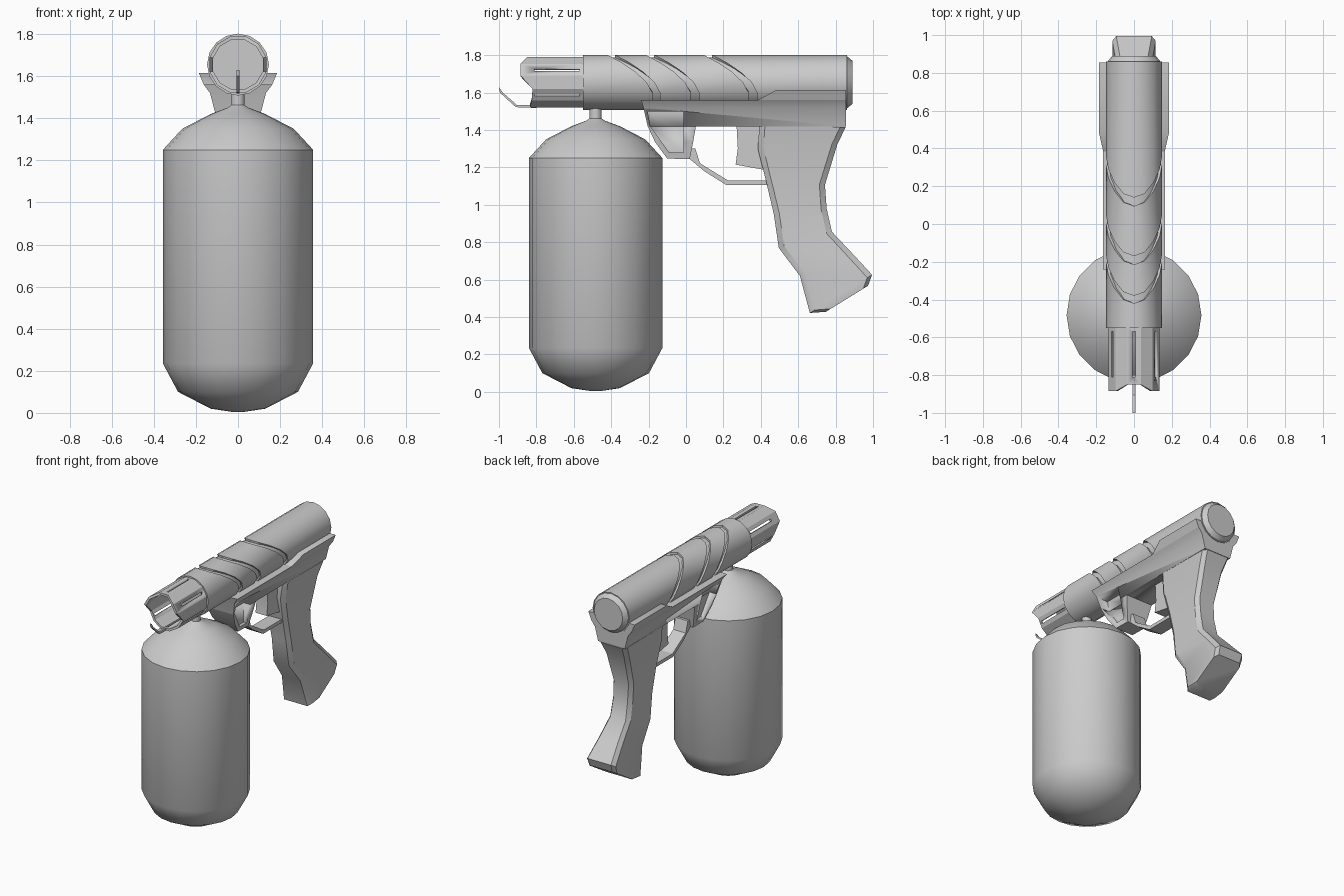
import bpy, bmesh, math
from math import sin, cos, pi, radians

if "Cube" in bpy.data.objects:
    bpy.data.objects.remove(bpy.data.objects["Cube"])

AXIS_Z = 1.655   # barrel axis height


def make(name, bm, angle=30):
    bmesh.ops.recalc_face_normals(bm, faces=bm.faces)
    me = bpy.data.meshes.new(name)
    bm.to_mesh(me)
    bm.free()
    ob = bpy.data.objects.new(name, me)
    bpy.context.collection.objects.link(ob)
    bpy.ops.object.select_all(action='DESELECT')
    ob.select_set(True)
    bpy.context.view_layer.objects.active = ob
    bpy.ops.object.shade_smooth_by_angle(angle=radians(angle))
    return ob


def loft(name, rings, caps=True, loop=False, angle=30):
    """Skin a list of equal-length point rings."""
    bm = bmesh.new()
    vs = [[bm.verts.new(p) for p in r] for r in rings]
    n = len(vs[0])
    pairs = list(zip(vs, vs[1:])) + ([(vs[-1], vs[0])] if loop else [])
    for a, b in pairs:
        for i in range(n):
            j = (i + 1) % n
            bm.faces.new((a[i], a[j], b[j], b[i]))
    if caps:
        bm.faces.new(vs[0])
        bm.faces.new(vs[-1])
    return make(name, bm, angle)


def prism(name, pts, x0, x1):
    """Extrude a side (y, z) outline across x."""
    return loft(name, [[(x, y, z) for y, z in pts] for x in (x0, x1)])


def section(y0, z0, y1, z1, w, c=0.0):
    """Cross-section from front point to back point, half width w, chamfer c."""
    if not c:
        return [(-w, y0, z0), (w, y0, z0), (w, y1, z1), (-w, y1, z1)]
    L = math.hypot(y1 - y0, z1 - z0)
    dy, dz = (y1 - y0) * c / L, (z1 - z0) * c / L
    k = w - c * 0.7
    half = [(k, y0, z0), (w, y0 + dy, z0 + dz), (w, y1 - dy, z1 - dz), (k, y1, z1)]
    return half + [(-x, y, z) for x, y, z in reversed(half)]


def circle_y(r, y, n=16, off=0.0):
    """Ring around the barrel axis; y may be a function of the angle."""
    out = []
    for i in range(n):
        a = 2 * pi * i / n + off
        out.append((r * cos(a), y(a) if callable(y) else y, AXIS_Z + r * sin(a)))
    return out


def cut(ob, cutter):
    m = ob.modifiers.new("cut", 'BOOLEAN')
    m.operation = 'DIFFERENCE'
    m.solver = 'EXACT'
    m.object = cutter
    cutter.hide_render = True
    cutter.hide_viewport = True


# Fuel tank with neck
profile = [(0.03, 0.005), (0.13, 0.02), (0.285, 0.10), (0.357, 0.235), (0.357, 1.25),
           (0.265, 1.35), (0.13, 1.42), (0.05, 1.45), (0.032, 1.462), (0.032, 1.54)]
loft("tank", [[(r * cos(i * pi / 10), -0.483 + r * sin(i * pi / 10), z) for i in range(20)]
              for r, z in profile], angle=40)

# Barrel core and rear cap
loft("barrel_core", [circle_y(r, y) for r, y in
                     [(0.133, -0.545), (0.133, 0.85), (0.14, 0.86), (0.115, 0.89)]])


# Barrel sleeves separated by swept chevron grooves
def swept(base):
    def y(a):
        s = sin(a)
        steps = [(1.0, 0), (0.924, 0.02), (0.707, 0.08), (0.383, 0.15), (0.0, 0.21)]
        return base + next((d for t, d in steps if s > t - 0.01), 0.24)
    return y


edges = [(-0.55, swept(-0.42)), (swept(-0.38), swept(-0.215)),
         (swept(-0.17), swept(0.095)), (swept(0.14), 0.86)]
for i, (a, b) in enumerate(edges):
    loft(f"barrel_sleeve_{i + 1}", [circle_y(0.12, a), circle_y(0.147, a),
                                    circle_y(0.147, b), circle_y(0.12, b)], caps=False)


# Muzzle shroud: twelve sides, uneven front edge, six slots
def front_edge(a):
    d = round(math.degrees(math.asin(sin(a))))
    return {75: -0.85, 45: -0.885, 15: -0.885, -15: -0.82, -45: -0.825, -75: -0.835}[d]


O = pi / 12
muzzle = loft("muzzle", [circle_y(0.139, front_edge, 12, O), circle_y(0.139, -0.54, 12, O),
                         circle_y(0.122, -0.54, 12, O), circle_y(0.122, front_edge, 12, O)],
              caps=False, loop=True, angle=20)
for k in range(3):
    bm = bmesh.new()
    bmesh.ops.create_cube(bm, size=1)
    bmesh.ops.scale(bm, verts=bm.verts, vec=(0.4, 0.24, 0.016))
    slot = make(f"slot_cutter_{k + 1}", bm)
    slot.location = (0, -0.69, AXIS_Z)
    slot.rotation_euler = (0, radians(30 + 60 * k), 0)
    cut(muzzle, slot)

# Igniter blade under the muzzle
prism("igniter", [(-1.0, 1.63), (-0.995, 1.60), (-0.91, 1.522), (-0.80, 1.518),
                  (-0.80, 1.535), (-0.905, 1.535), (-0.98, 1.60)], -0.007, 0.007)

# Flared frame under the barrel, with raised rear cheeks
frame = loft("frame", [section(-0.205, 1.42, 0.855, 1.42, 0.107),
                       section(-0.228, 1.52, 0.855, 1.52, 0.133),
                       section(-0.24, 1.56, 0.855, 1.56, 0.163)])
loft("rear_cheeks", [section(0.385, 1.56, 0.855, 1.56, 0.163),
                     section(0.485, 1.615, 0.855, 1.615, 0.186)])

# Front block with recessed side panels
block = loft("front_block", [section(-0.205, 1.42, 0.053, 1.42, 0.107),
                             section(-0.165, 1.335, 0.038, 1.335, 0.09),
                             section(-0.10, 1.247, 0.02, 1.245, 0.07)])
panel = [(-0.205, 1.50), (-0.013, 1.50), (-0.013, 1.28), (-0.09, 1.28), (-0.19, 1.42)]
for side in (-1, 1):
    pocket = prism("pocket_cutter", panel, side * 0.055, side * 0.3)
    cut(frame, pocket)
    cut(block, pocket)

# Grip
rows = [(0.392, 1.42, 0.855, 1.417, 0.107), (0.384, 1.30, 0.81, 1.326, 0.092),
        (0.43, 1.118, 0.743, 1.107, 0.08), (0.469, 0.952, 0.752, 0.98, 0.078),
        (0.496, 0.77, 0.78, 0.856, 0.082), (0.609, 0.62, 0.885, 0.745, 0.095),
        (0.662, 0.422, 0.995, 0.626, 0.115), (0.748, 0.428, 0.973, 0.567, 0.11)]
loft("grip", [section(*r, 0.03) for r in rows], angle=35)

# Trigger and guard
prism("trigger", [(0.27, 1.43), (0.277, 1.30), (0.265, 1.215), (0.43, 1.185), (0.40, 1.43)],
      -0.045, 0.045)
prism("trigger_guard", [(0.0, 1.25), (0.02, 1.245), (0.10, 1.178), (0.217, 1.105), (0.45, 1.105),
                        (0.45, 1.13), (0.225, 1.13), (0.075, 1.222), (0.05, 1.30), (0.02, 1.30)],
      -0.05, 0.05)
